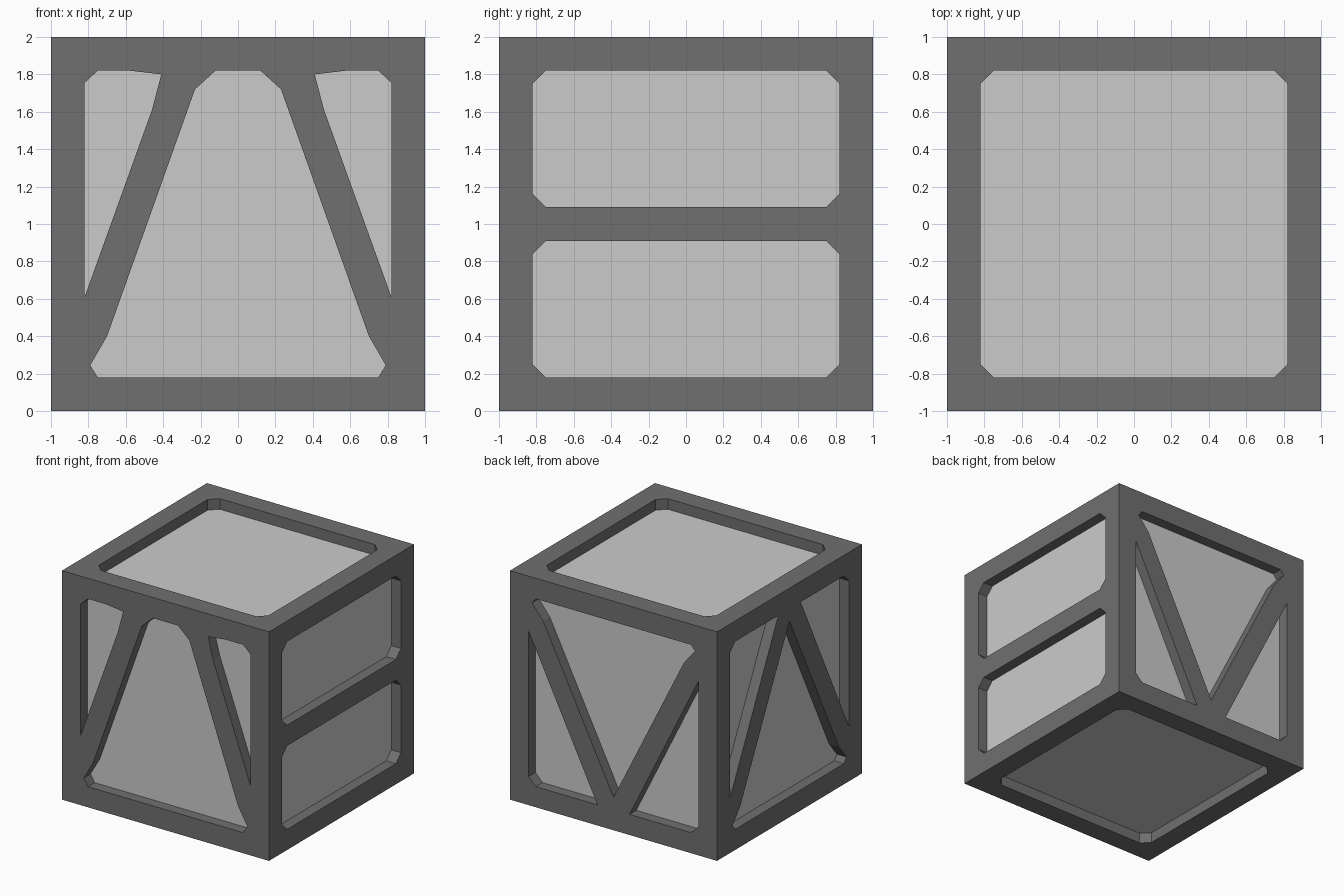
import bpy, bmesh
from mathutils import Vector

if "Cube" in bpy.data.objects:
    bpy.data.objects.remove(bpy.data.objects["Cube"])

DEPTH = 0.093      # recess depth of the windows
E, C = 0.82, 0.07  # opening half width and corner chamfer


def mirror(poly):
    return [(-u, v) for u, v in reversed(poly)]


def flip(poly):
    return [(u, -v) for u, v in reversed(poly)]


def window(v0, v1):
    """Chamfered rectangular opening, counter-clockwise."""
    return [(-E + C, v0), (E - C, v0), (E, v0 + C), (E, v1 - C),
            (E - C, v1), (-E + C, v1), (-E, v1 - C), (-E, v0 + C)]


def symmetric(right_half):
    """Close a right-hand outline with its mirror image."""
    return right_half + [(-u, v) for u, v in reversed(right_half) if abs(u) > 1e-6]


# Front: two splayed struts with a wide gap at the top
front_side = [(0.82, -0.39), (0.82, 0.755), (0.75, 0.82), (0.58, 0.82), (0.41, 0.80), (0.46, 0.61)]
front_mid = symmetric([(0.75, -0.82), (0.79, -0.755), (0.70, -0.60), (0.23, 0.72), (0.12, 0.82)])
front = [front_side, mirror(front_side), front_mid]

# Back: V-shaped struts meeting at the bottom
vee_side = [(0.155, -0.82), (0.75, -0.82), (0.82, -0.75), (0.82, 0.52)]
vee_mid = symmetric([(0, -0.713), (0.68, 0.645), (0.787, 0.775), (0.75, 0.82)])
back = [vee_side, mirror(vee_side), vee_mid]

# Left: the V turned upside down; right: two stacked windows; top and bottom: one
left = [flip(p) for p in back]
right = [window(0.09, E), window(-E, -0.09)]
single = [window(-E, E)]

X, Y, Z = Vector((1, 0, 0)), Vector((0, 1, 0)), Vector((0, 0, 1))
sides = [(X, Z, front), (-X, Z, back), (Y, Z, right), (-Y, Z, left),
         (X, Y, single), (-X, Y, single)]


def add_side(bm, u_axis, v_axis, holes):
    """One outer face with its openings and the walls of the recesses."""
    n = u_axis.cross(v_axis)

    def ring(poly, d):
        return [bm.verts.new(u_axis * u + v_axis * v + n * (1 - d)) for u, v in poly]

    loops = [ring([(-1, -1), (1, -1), (1, 1), (-1, 1)], 0)]
    loops += [ring(h, 0) for h in holes]
    edges = [bm.edges.new((r[i - 1], r[i])) for r in loops for i in range(len(r))]
    res = bmesh.ops.triangle_fill(bm, use_beauty=True, edges=edges, normal=n)
    for f in res["geom"]:
        if isinstance(f, bmesh.types.BMFace):
            f.normal_update()
            if f.normal.dot(n) < 0:
                f.normal_flip()
    for outer, h in zip(loops[1:], holes):
        inner = ring(h, DEPTH)
        for i in range(len(h)):
            bm.faces.new((outer[i - 1], outer[i], inner[i], inner[i - 1]))


def make(name, bm, value):
    me = bpy.data.meshes.new(name)
    bm.to_mesh(me)
    bm.free()
    ob = bpy.data.objects.new(name, me)
    ob.location.z = 1
    bpy.context.collection.objects.link(ob)
    mat = bpy.data.materials.new(name + "_grey")
    mat.diffuse_color = (value, value, value, 1)
    mat.use_nodes = True
    mat.node_tree.nodes["Principled BSDF"].inputs["Base Color"].default_value = mat.diffuse_color
    me.materials.append(mat)


# Dark outer frame
bm = bmesh.new()
for side in sides:
    add_side(bm, *side)
bmesh.ops.remove_doubles(bm, verts=bm.verts, dist=1e-4)
make("crate_frame", bm, 0.16)

# Light inner box that shows as the recessed panels
bm = bmesh.new()
bmesh.ops.create_cube(bm, size=2 * (1 - DEPTH))
make("inner_panels", bm, 0.8)
